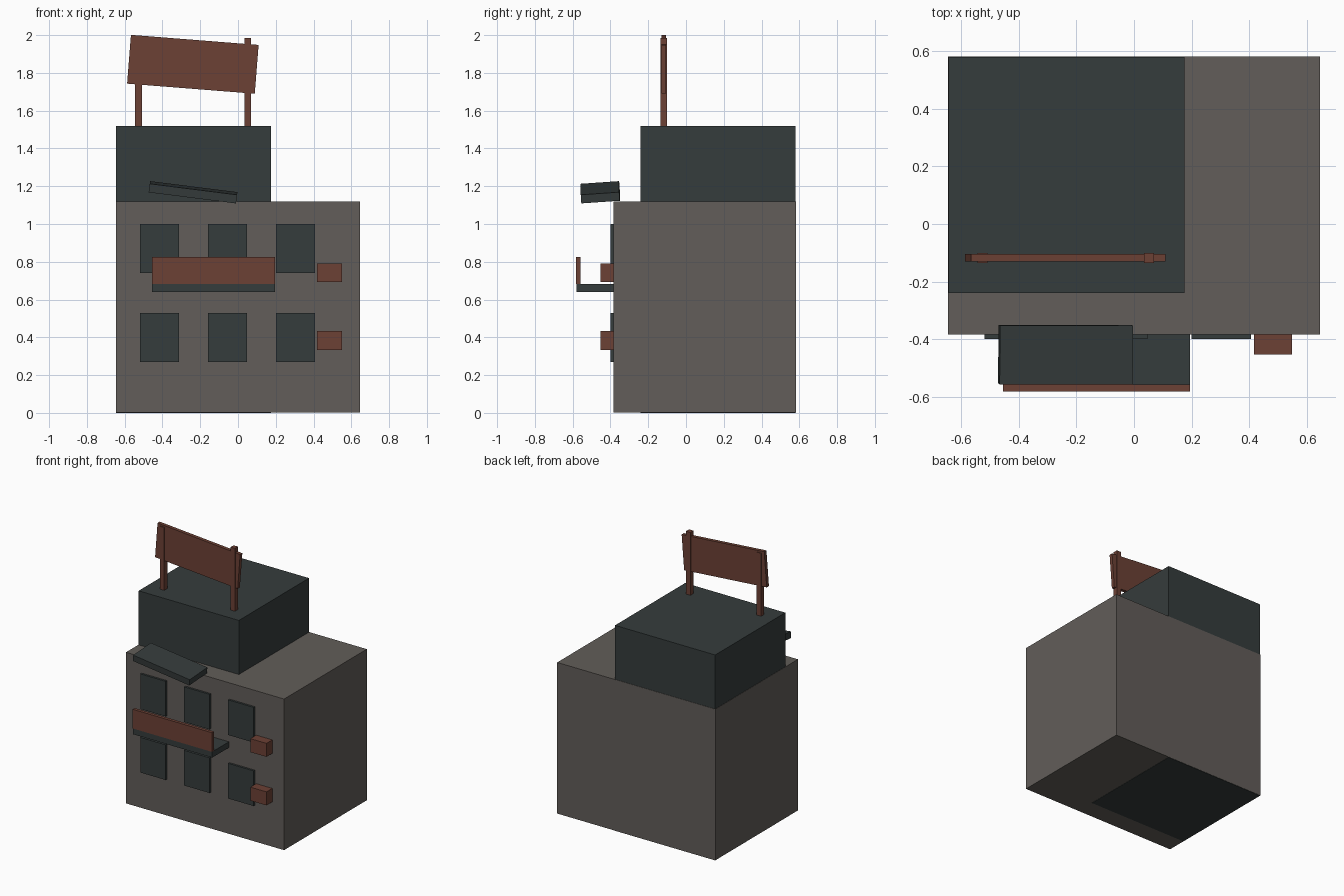
import bpy
from math import radians
from mathutils import Euler

cube = bpy.data.objects.get("Cube")
if cube:
    bpy.data.objects.remove(cube, do_unlink=True)


def material(name, r, g, b):
    m = bpy.data.materials.new(name)
    m.use_nodes = True
    m.diffuse_color = (r, g, b, 1)
    bsdf = next(n for n in m.node_tree.nodes if n.type == 'BSDF_PRINCIPLED')
    bsdf.inputs["Base Color"].default_value = (r, g, b, 1)
    return m


stone = material("warm grey wall", 0.122, 0.110, 0.100)
slate = material("dark slate", 0.036, 0.045, 0.045)
rust = material("rust brown", 0.150, 0.052, 0.035)


def box(name, mat, x, y, z, tilt=(0, 0, 0)):
    """Box from (low, high) spans on each axis, tilted about its centre in degrees."""
    spans = (x, y, z)
    bpy.ops.mesh.primitive_cube_add(size=1, location=[(a + b) / 2 for a, b in spans])
    ob = bpy.context.object
    ob.name = name
    ob.scale = [b - a for a, b in spans]
    ob.rotation_euler = Euler([radians(t) for t in tilt])
    ob.data.materials.append(mat)
    return ob


WALL_Y = -0.385
BACK_Y = 0.582

# Building masses: the tower rises out of the rear corner of the main block
box("main_block", stone, (-0.647, 0.647), (WALL_Y, BACK_Y), (0.002, 1.12))
box("tower", slate, (-0.645, 0.175), (-0.24, BACK_Y - 0.002), (0, 1.52))

# Two rows of window panels
for row, (low, high) in {"lower": (0.27, 0.53), "upper": (0.74, 1.0)}.items():
    for i, x in enumerate((-0.52, -0.16, 0.2)):
        box(f"{row}_window_{i + 1}", slate, (x, x + 0.207),
            (WALL_Y - 0.015, WALL_Y + 0.01), (low, high))

# Wall-mounted vent boxes
for row, z in {"lower": 0.333, "upper": 0.692}.items():
    box(f"{row}_vent_box", rust, (0.418, 0.55), (-0.453, WALL_Y + 0.01), (z, z + 0.1))

# Balcony
box("balcony_floor", slate, (-0.455, 0.195), (-0.58, WALL_Y + 0.01), (0.64, 0.683))
box("balcony_rail", rust, (-0.455, 0.195), (-0.582, -0.558), (0.683, 0.825))

# Crooked awning
box("awning", slate, (-0.471, -0.005), (-0.556, -0.352), (1.145, 1.191), (4, 7.2, 0))

# Rooftop sign board on two posts
for side, x in {"right": -0.527, "left": 0.052}.items():
    box(f"{side}_sign_post", rust, (x - 0.018, x + 0.018), (-0.136, -0.1), (1.5, 1.985))
box("sign_board", rust, (-0.578, 0.1), (-0.131, -0.105), (1.716, 1.975), (0, 4.5, 0))
